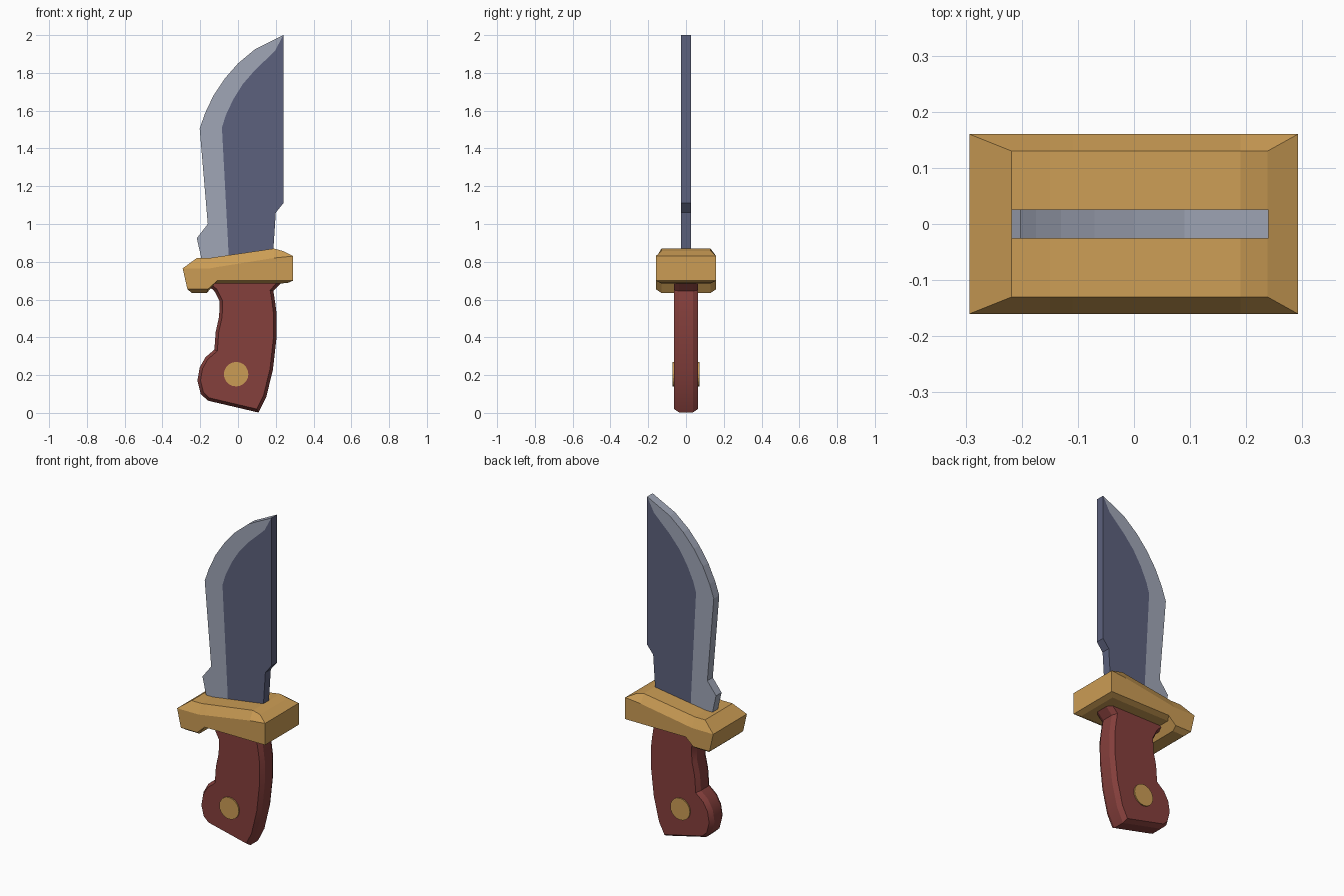
import bpy, bmesh, math

if "Cube" in bpy.data.objects:
    bpy.data.objects.remove(bpy.data.objects["Cube"])


def material(name, rgb):
    m = bpy.data.materials.new(name)
    m.diffuse_color = (*rgb, 1)
    m.use_nodes = True
    m.node_tree.nodes["Principled BSDF"].inputs["Base Color"].default_value = m.diffuse_color
    return m


EDGE_STEEL = material("pale steel", (0.35, 0.38, 0.47))
BODY_STEEL = material("dark blue steel", (0.107, 0.12, 0.205))
BRASS = material("brass", (0.60, 0.335, 0.09))
WOOD = material("red wood", (0.235, 0.05, 0.045))


def finish(bm, name, mats):
    bmesh.ops.recalc_face_normals(bm, faces=bm.faces)
    me = bpy.data.meshes.new(name)
    bm.to_mesh(me)
    bm.free()
    for m in mats:
        me.materials.append(m)
    ob = bpy.data.objects.new(name, me)
    bpy.context.collection.objects.link(ob)
    return ob


def plate(polys, y0, y1):
    """Thicken flat x-z polygons [(points, material index)] into one closed mesh."""
    bm = bmesh.new()
    front, back = {}, {}

    def vert(store, p, y):
        if p not in store:
            store[p] = bm.verts.new((p[0], y, p[1]))
        return store[p]

    edges = {}
    for pts, mat in polys:
        for store, y in ((front, y0), (back, y1)):
            bm.faces.new([vert(store, p, y) for p in pts]).material_index = mat
        for a, b in zip(pts, pts[1:] + pts[:1]):
            edges.setdefault(frozenset((a, b)), []).append((a, b, mat))
    for uses in edges.values():
        if len(uses) == 1:  # outer boundary only
            a, b, mat = uses[0]
            f = bm.faces.new((front[a], front[b], back[b], back[a]))
            f.material_index = mat
    return bm


# Blade: pale cutting edge strip along a dark body
tip = (0.24, 2.0)
outer = [tip, (0.09, 1.925), (0.0, 1.85), (-0.07, 1.77), (-0.13, 1.68),
         (-0.175, 1.585), (-0.203, 1.505), (-0.16, 1.0), (-0.218, 0.925), (-0.19, 0.8)]
inner = [tip, (0.195, 1.915), (0.09, 1.815), (0.025, 1.74), (-0.025, 1.66),
         (-0.065, 1.575), (-0.085, 1.51), (-0.058, 1.0), (-0.054, 0.925), (-0.048, 0.8)]
polys = [([tip, outer[1], inner[1]], 0)]
for i in range(1, len(outer) - 1):
    polys.append(([outer[i], outer[i + 1], inner[i + 1], inner[i]], 0))
polys.append((inner + [(0.183, 0.8), (0.2, 1.06), (0.24, 1.11)], 1))
finish(plate(polys, -0.026, 0.026), "blade", [EDGE_STEEL, BODY_STEEL])

# Guard: chamfered block lofted along x
# each station: top outer, top inner, bottom outer, bottom inner as (x, z)
stations = [
    ((-0.293, 0.765), (-0.218, 0.82), (-0.268, 0.655), (-0.245, 0.635)),
    ((-0.15, 0.765), (-0.15, 0.82), (-0.16, 0.655), (-0.165, 0.635)),
    ((-0.11, 0.772), (-0.11, 0.826), (-0.11, 0.70), (-0.13, 0.685)),
    ((0.19, 0.82), (0.19, 0.87), (0.20, 0.70), (0.20, 0.685)),
    ((0.292, 0.83), (0.238, 0.857), (0.292, 0.70), (0.26, 0.687)),
]
bm = bmesh.new()
rings = []
for to, ti, bo, bi in stations:
    loop = [(to, -.16), (ti, -.13), (ti, .13), (to, .16),
            (bo, .16), (bi, .13), (bi, -.13), (bo, -.16)]
    rings.append([bm.verts.new((p[0], y, p[1])) for p, y in loop])
for a, b in zip(rings, rings[1:]):
    for i in range(8):
        j = (i + 1) % 8
        bm.faces.new((a[i], a[j], b[j], b[i]))
for r in (rings[0], rings[-1]):
    for ids in ((0, 1, 2, 3), (0, 3, 4, 7), (7, 4, 5, 6)):
        bm.faces.new([r[i] for i in ids])
finish(bm, "guard", [BRASS])

# Handle: curved grip outline with chamfered rims
grip = [(-0.165, 0.72), (-0.16, 0.675), (-0.125, 0.645), (-0.097, 0.59), (-0.1, 0.51),
        (-0.118, 0.43), (-0.125, 0.335), (-0.172, 0.295), (-0.203, 0.24), (-0.215, 0.17),
        (-0.197, 0.1), (-0.16, 0.065), (0.108, 0.002), (0.15, 0.085), (0.185, 0.23),
        (0.203, 0.39), (0.205, 0.52), (0.196, 0.59), (0.187, 0.645), (0.225, 0.685), (0.225, 0.72)]
bm = plate([(grip, 0)], -0.036, 0.036)
bmesh.ops.recalc_face_normals(bm, faces=bm.faces)
caps = [f for f in bm.faces if len(f.verts) > 4]
bmesh.ops.inset_individual(bm, faces=caps, thickness=0.016, depth=0.028, use_even_offset=True)
handle = finish(bm, "handle", [WOOD])
bpy.context.view_layer.objects.active = handle
handle.select_set(True)
bpy.ops.object.shade_smooth_by_angle(angle=math.radians(28))

# Rivet through the grip
bpy.ops.mesh.primitive_cylinder_add(vertices=20, radius=0.065, depth=0.142,
                                    location=(-0.01, 0, 0.205), rotation=(math.pi / 2, 0, 0))
rivet = bpy.context.object
rivet.name = "rivet"
rivet.data.materials.append(BRASS)
